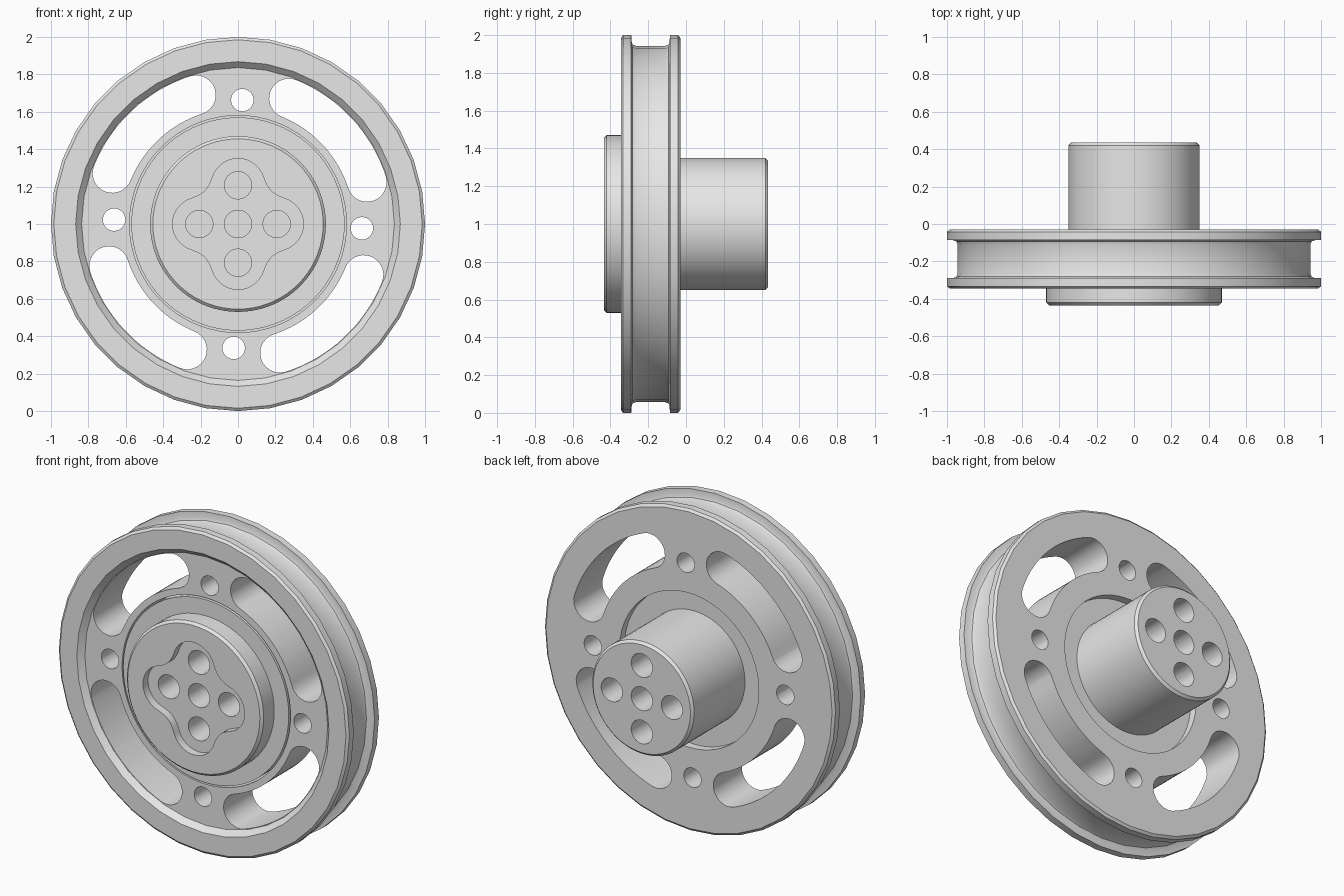
import bpy, bmesh
from math import sin, cos, radians, pi

cube = bpy.data.objects.get("Cube")
if cube:
    bpy.data.objects.remove(cube, do_unlink=True)

metal = bpy.data.materials.new("light_grey_metal")
metal.use_nodes = True
grey = (0.8, 0.8, 0.8, 1)
metal.diffuse_color = grey
metal.node_tree.nodes["Principled BSDF"].inputs["Base Color"].default_value = grey

AXIS_Z = 1.0


def finish(name, bm):
    bmesh.ops.recalc_face_normals(bm, faces=bm.faces)
    mesh = bpy.data.meshes.new(name)
    bm.to_mesh(mesh)
    bm.free()
    mesh.materials.append(metal)
    obj = bpy.data.objects.new(name, mesh)
    bpy.context.collection.objects.link(obj)
    return obj


def lathe(name, profile, sides):
    """Spin a closed (radius, y) profile about the wheel axis."""
    bm = bmesh.new()
    rings = []
    for i in range(sides):
        a = 2 * pi * i / sides
        rings.append([bm.verts.new((r * cos(a), y, AXIS_Z + r * sin(a))) for r, y in profile])
    n = len(profile)
    for i in range(sides):
        p, q = rings[i], rings[(i + 1) % sides]
        for j in range(n):
            k = (j + 1) % n
            bm.faces.new((p[j], p[k], q[k], q[j]))
    return finish(name, bm)


def prism(name, outline, y0, y1):
    """Extrude an (x, z) outline along y."""
    bm = bmesh.new()
    face = bm.faces.new([bm.verts.new((x, y0, AXIS_Z + z)) for x, z in outline])
    ext = bmesh.ops.extrude_face_region(bm, geom=[face])["geom"]
    bmesh.ops.translate(bm, vec=(0, y1 - y0, 0),
                        verts=[v for v in ext if isinstance(v, bmesh.types.BMVert)])
    return finish(name, bm)


def arc(cx, cz, r, start, end, steps):
    angles = [radians(start + (end - start) * i / steps) for i in range(steps + 1)]
    return [(cx + r * cos(a), cz + r * sin(a)) for a in angles]


def polar(r, deg):
    return r * cos(radians(deg)), r * sin(radians(deg))


def circle(cx, cz, r, steps=32):
    return arc(cx, cz, r, 0, 360, steps)[:-1]


def cut(obj, outline, y0=-1, y1=1):
    cutter = prism("cutter", outline, y0, y1)
    cutter.hide_render = True
    mod = obj.modifiers.new("cut", "BOOLEAN")
    mod.operation = "DIFFERENCE"
    mod.solver = "EXACT"
    mod.object = cutter
    bpy.context.view_layer.objects.active = obj
    bpy.ops.object.modifier_apply(modifier=mod.name)
    bpy.data.objects.remove(cutter, do_unlink=True)


# Grooved wheel: rim with filleted groove, recessed front web, flush back
wheel = lathe("grooved_wheel", [
    (0.3, -0.03), (0.985, -0.03), (1, -0.042), (1, -0.085),
    (0.965, -0.087), (0.95, -0.093), (0.943, -0.11),
    (0.943, -0.265), (0.95, -0.282), (0.965, -0.288),
    (1, -0.29), (1, -0.333), (0.985, -0.345),
    (0.868, -0.345), (0.836, -0.312), (0.3, -0.312)], 36)

# Stepped bore: wide at the front, leaving a lip at the back
cut(wheel, circle(0, 0, 0.48, 72))
cut(wheel, circle(0, 0, 0.58, 72), -1, -0.08)

# Four curved slots with round ends, and a bolt hole in each spoke
MID, HALF = 0.725, 0.105
for k in range(4):
    spoke = 90 * k - 2
    a, b = spoke + 20, spoke + 70
    slot = (arc(0, 0, MID + HALF, a, b, 16)
            + arc(*polar(MID, b), HALF, b, b + 180, 14)[1:]
            + arc(0, 0, MID - HALF, b, a, 16)[1:]
            + arc(*polar(MID, a), HALF, a + 180, a + 360, 14)[1:-1])
    cut(wheel, slot)
    cut(wheel, circle(*polar(0.663, spoke), 0.06))

# Hub: front cap, flange seated in the bore, and rear shaft
hub = lathe("hub_and_shaft", [
    (0.073, -0.435), (0.455, -0.435), (0.47, -0.42), (0.47, -0.315),
    (0.57, -0.315), (0.57, -0.08), (0.35, -0.08),
    (0.35, 0.42), (0.335, 0.435), (0.073, 0.435)], 72)

# Four-lobed pocket in the cap
lobes = []
for k in range(4):
    t = radians(90 * k)
    piece = arc(0, 0.207, 0.143, 14, 166, 16) + arc(-0.276, 0.276, 0.14, -14, -76, 8)[1:-1]
    lobes += [(x * cos(t) - z * sin(t), x * sin(t) + z * cos(t)) for x, z in piece]
cut(hub, lobes, -1, -0.385)

# Bolt holes through the hub
for k in range(4):
    cut(hub, circle(*polar(0.207, 90 * k), 0.073))

for obj in (wheel, hub):
    bpy.ops.object.select_all(action="DESELECT")
    obj.select_set(True)
    bpy.context.view_layer.objects.active = obj
    bpy.ops.object.shade_smooth_by_angle(angle=radians(30))
